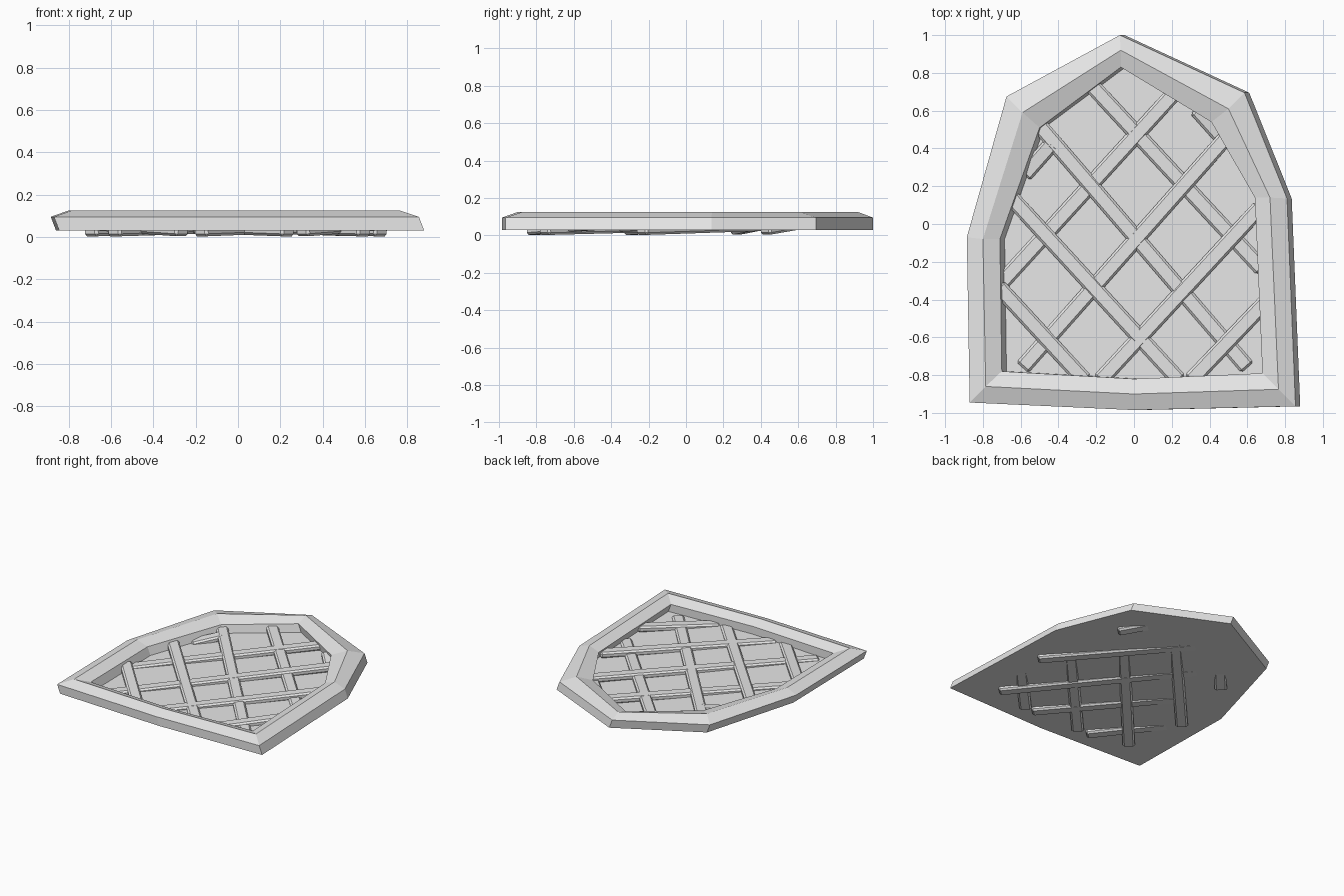
import bpy
import bmesh
from mathutils import Vector

default_cube = bpy.data.objects.get("Cube")
if default_cube:
    bpy.data.objects.remove(default_cube, do_unlink=True)

# One plain stone grey for everything
stone = bpy.data.materials.new("stone_grey")
stone.use_nodes = True
stone.diffuse_color = (0.8, 0.8, 0.8, 1)
stone.node_tree.nodes["Principled BSDF"].inputs["Base Color"].default_value = stone.diffuse_color


def finish(name, bm):
    """Turn a bmesh into a named, flat shaded object."""
    bmesh.ops.recalc_face_normals(bm, faces=bm.faces[:])
    mesh = bpy.data.meshes.new(name)
    bm.to_mesh(mesh)
    bm.free()
    mesh.materials.append(stone)
    part = bpy.data.objects.new(name, mesh)
    bpy.context.scene.collection.objects.link(part)
    return part


def add_ring(bm, outline, z, lean=0.0):
    return [bm.verts.new((x + lean, y, z)) for x, y in outline]


def bridge(bm, lower, upper):
    count = len(lower)
    for i in range(count):
        j = (i + 1) % count
        bm.faces.new((lower[i], lower[j], upper[j], upper[i]))


# Arch outlines, counter-clockwise from the middle of the sill
outer = [(0, -.985), (.855, -.965), (.81, .135), (.585, .695),
         (-.075, 1), (-.675, .675), (-.885, -.07), (-.87, -.945)]
ridge = [(0, -.9), (.765, -.875), (.72, .14), (.5, .61),
         (-.07, .92), (-.59, .59), (-.8, -.08), (-.785, -.86)]
inner = [(0, -.82), (.68, -.79), (.64, .14), (.41, .54),
         (-.07, .83), (-.5, .51), (-.71, -.08), (-.7, -.78)]

BASE = 0.03
SHOULDER = 0.095
LEAN = 0.025

# Window frame: closed ring with a peaked top and slightly leaning walls
bm = bmesh.new()
rings = [add_ring(bm, outer, BASE, LEAN),
         add_ring(bm, outer, SHOULDER),
         add_ring(bm, ridge, 0.125),
         add_ring(bm, inner, SHOULDER),
         add_ring(bm, inner, BASE, LEAN)]
for lower, upper in zip(rings, rings[1:] + rings[:1]):
    bridge(bm, lower, upper)
finish("window_frame", bm)

# Glass panel closing the back of the opening
bm = bmesh.new()
back = add_ring(bm, inner, BASE, LEAN)
face = add_ring(bm, inner, BASE + 0.005, LEAN)
bridge(bm, back, face)
bm.faces.new(back)
bm.faces.new(face)
finish("window_panel", bm)


def lattice_bar(name, top, bottom, z_top, z_bottom):
    """Chamfered bar from its upper end to its lower end, sinking into the panel."""
    start = Vector((*top, z_top))
    end = Vector((*bottom, z_bottom))
    along = end - start
    bm = bmesh.new()
    bmesh.ops.create_cube(bm, size=1)
    bmesh.ops.scale(bm, vec=(0.085, 0.045, along.length), verts=bm.verts[:])
    bmesh.ops.bevel(bm, geom=bm.edges[:], offset=0.012, segments=1, affect='EDGES')
    bar = finish(name, bm)
    # Local x stays level so the broad side faces up
    side = along.cross(Vector((0, 0, 1))).normalized()
    depth = along.normalized()
    rotation = bar.matrix_world.to_3x3()
    for column, axis in enumerate((side, depth.cross(side), depth)):
        for row in range(3):
            rotation[row][column] = axis[row]
    bar.matrix_world = rotation.to_4x4()
    bar.location = (start + end) / 2


# Lattice bars, falling towards the right or the left of the sill
falling_left_to_right = [
    ((.33, .61), (.5, .42)),
    ((-.23, .74), (.68, -.24)),
    ((-.5, .52), (.6, -.76)),
    ((-.65, .14), (.24, -.83)),
    ((-.72, -.33), (-.26, -.83)),
]
falling_right_to_left = [
    ((-.43, .43), (-.58, .26)),
    ((.22, .7), (-.7, -.31)),
    ((.49, .46), (-.59, -.76)),
    ((.67, .09), (-.18, -.83)),
    ((.7, -.41), (.3, -.83)),
]
for label, bars in (("right", falling_left_to_right), ("left", falling_right_to_left)):
    for number, (top, bottom) in enumerate(bars, 1):
        lattice_bar(f"lattice_bar_{label}_{number}", top, bottom, 0.058, 0.025)
